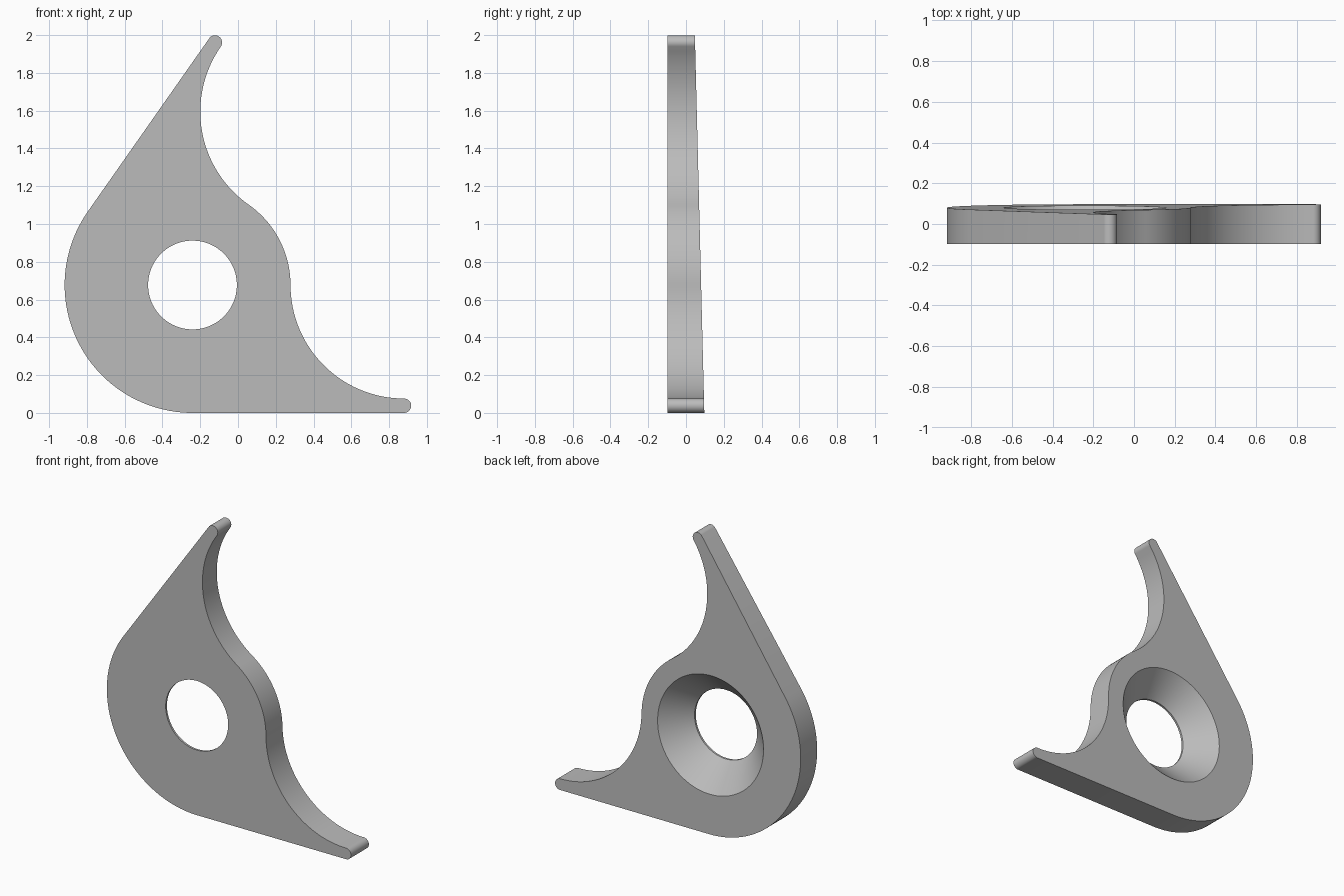
import bpy
import bmesh
from math import cos, sin, radians, pi

cube = bpy.data.objects.get("Cube")
if cube:
    bpy.data.objects.remove(cube)

# Main dimensions
CX, CZ = -0.241, 0.677          # hub centre
HUB, CORE = 0.677, 0.519        # outer and inner hub radii
TIP, HORN = 0.038, 1.12         # horn tip radius and reach
SCOOP = HORN - CORE             # concave radius under each horn
AXIS = radians(27.5)            # mirror axis of the two horns
FRONT, BACK, TAPER = -0.097, 0.097, 0.025
HOLE, LIP = 0.235, 0.014
SIDES = 96


def arc(x, z, r, start, end, n):
    """Points along an arc, without its last point."""
    angles = [radians(start + (end - start) * i / n) for i in range(n)]
    return [(x + r * cos(a), z + r * sin(a)) for a in angles]


def mirror(p):
    c, s = cos(2 * AXIS), sin(2 * AXIS)
    return (p[0] * c + p[1] * s, p[0] * s - p[1] * c)


def back_y(z):
    return BACK - TAPER * z


# Outline of one horn, then mirrored across the axis
half = arc(0, 0, CORE, 27.5, 0, 12)
half += arc(HORN, 0, SCOOP, 180, 270, 32)
half += arc(HORN, TIP - HUB, TIP, 90, -90, 16)
half += arc(0, 0, HUB, -90, -152.5, 24)
far = (-HUB * cos(AXIS), -HUB * sin(AXIS))
outline = half + [far] + [mirror(p) for p in reversed(half[1:])]
outline = [(CX + x, CZ + z) for x, z in outline]

bm = bmesh.new()


def ring(points):
    verts = [bm.verts.new(p) for p in points]
    edges = [bm.edges.new((v, verts[i - 1])) for i, v in enumerate(verts)]
    return verts, edges


def bridge(a, b):
    for i in range(len(a)):
        bm.faces.new((a[i - 1], a[i], b[i], b[i - 1]))


# Outer wall with the tapered back
front, front_edges = ring([(x, FRONT, z) for x, z in outline])
back, back_edges = ring([(x, back_y(z), z) for x, z in outline])
bridge(front, back)

# Hole with a short lip and a countersink that meets the tapered back
turns = [2 * pi * i / SIDES for i in range(SIDES)]
throat = FRONT + LIP
hole, hole_edges = ring([(CX + HOLE * cos(a), FRONT, CZ + HOLE * sin(a)) for a in turns])
lip, _ = ring([(CX + HOLE * cos(a), throat, CZ + HOLE * sin(a)) for a in turns])
rim_points = []
for a in turns:
    r = (HOLE + back_y(CZ) - throat) / (1 + TAPER * sin(a))
    z = CZ + r * sin(a)
    rim_points.append((CX + r * cos(a), back_y(z), z))
rim, rim_edges = ring(rim_points)
bridge(hole, lip)
bridge(lip, rim)

# Front and back faces around the hole
bmesh.ops.triangle_fill(bm, edges=front_edges + hole_edges, use_beauty=True, normal=(0, -1, 0))
bmesh.ops.triangle_fill(bm, edges=back_edges + rim_edges, use_beauty=True, normal=(0, 1, 0))
bmesh.ops.recalc_face_normals(bm, faces=bm.faces)

mesh = bpy.data.meshes.new("horned_plate")
bm.to_mesh(mesh)
bm.free()
plate = bpy.data.objects.new("horned_plate", mesh)
bpy.context.collection.objects.link(plate)

# Plain grey material
grey = bpy.data.materials.new("plain_grey")
grey.use_nodes = True
colour = (0.5, 0.5, 0.5, 1)
grey.diffuse_color = colour
grey.node_tree.nodes["Principled BSDF"].inputs["Base Color"].default_value = colour
mesh.materials.append(grey)

# Smooth curved walls, crisp rims
bpy.ops.object.select_all(action='DESELECT')
plate.select_set(True)
bpy.context.view_layer.objects.active = plate
bpy.ops.object.shade_smooth_by_angle(angle=radians(30))
